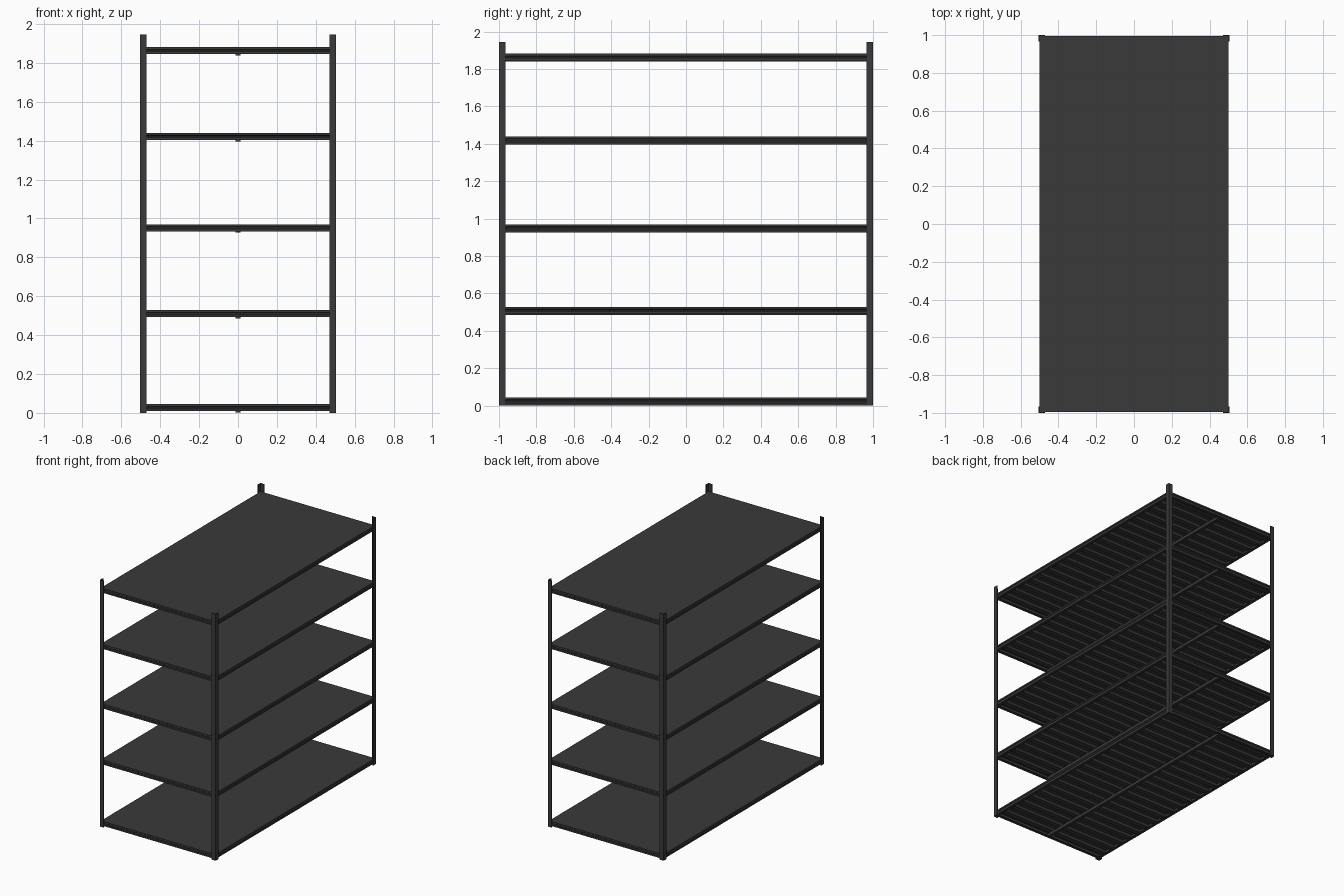
import bpy
from mathutils import Vector

cube = bpy.data.objects.get("Cube")
if cube:
    bpy.data.objects.remove(cube, do_unlink=True)

HX, HY, HEIGHT = 0.505, 1.0, 1.945      # half width, half length, post height
FLANGE, SHEET = 0.034, 0.006            # angle-post flange and sheet thickness
BEAM_H = 0.036
SHELF_TOPS = (0.045, 0.528, 0.970, 1.440, 1.882)

steel = bpy.data.materials.new("dark grey steel")
steel.use_nodes = True
steel.diffuse_color = (0.042, 0.042, 0.042, 1)
steel.node_tree.nodes["Principled BSDF"].inputs["Base Color"].default_value = steel.diffuse_color


def prism(name, profile, origin, u, v, along):
    """Extrude a closed 2D profile, drawn on axes u and v, by the vector along."""
    o, u, v, along = map(Vector, (origin, u, v, along))
    ring = [o + u * a + v * b for a, b in profile]
    n = len(ring)
    faces = [tuple(reversed(range(n))), tuple(range(n, 2 * n))]
    faces += [(i, (i + 1) % n, n + (i + 1) % n, n + i) for i in range(n)]
    if u.cross(v).dot(along) < 0:
        faces = [tuple(reversed(f)) for f in faces]
    mesh = bpy.data.meshes.new(name)
    mesh.from_pydata(ring + [p + along for p in ring], [], faces)
    mesh.materials.append(steel)
    obj = bpy.data.objects.new(name, mesh)
    bpy.context.collection.objects.link(obj)
    return obj


# Angle posts, each in two lengths joined at mid height
angle = [(0, 0), (FLANGE, 0), (FLANGE, SHEET), (SHEET, SHEET), (SHEET, FLANGE), (0, FLANGE)]
for sx, side in ((1, "left"), (-1, "right")):
    for sy, end in ((-1, "front"), (1, "back")):
        for part, z in (("lower", 0), ("upper", HEIGHT / 2)):
            prism(f"{end}_{side}_{part}_post", angle, (sx * HX, sy * HY, z),
                  (-sx, 0, 0), (0, -sy, 0), (0, 0, HEIGHT / 2))

# Beam section: u runs inwards from the outer face, v runs down from the shelf top
beam = [(0, 0), (0.022, 0), (0.022, -SHEET), (0.010, -SHEET), (0.010, -BEAM_H + SHEET),
        (0.022, -BEAM_H + SHEET), (0.022, -BEAM_H), (0, -BEAM_H), (0, -0.024),
        (0.004, -0.021), (0.004, -0.015), (0, -0.012)]

# Deck section: flat top with evenly spaced stiffening ribs underneath
RIBS = 20
inner_x, inner_y = HX - SHEET, HY - SHEET
deck_y = inner_y - 0.012
pitch = 2 * deck_y / RIBS
deck = [(-deck_y, 0), (-deck_y, -SHEET)]
for i in range(RIBS):
    y = -deck_y + i * pitch
    deck += [(y + pitch * t, d) for t, d in ((0.2, -SHEET), (0.3, -0.022), (0.7, -0.022), (0.8, -SHEET))]
deck += [(deck_y, -SHEET), (deck_y, 0)]

rail = [(-0.015, -0.022), (0.015, -0.022), (0.012, -0.043), (-0.012, -0.043)]

for number, top in enumerate(SHELF_TOPS, 1):
    tag = f"shelf_{number}"
    for s, side, end in ((1, "left", "back"), (-1, "right", "front")):
        prism(f"{tag}_{side}_beam", beam, (s * inner_x, -inner_y, top),
              (-s, 0, 0), (0, 0, 1), (0, 2 * inner_y, 0))
        prism(f"{tag}_{end}_beam", beam, (-inner_x, s * inner_y, top),
              (0, -s, 0), (0, 0, 1), (2 * inner_x, 0, 0))
    deck_x = inner_x - 0.012
    prism(f"{tag}_deck", deck, (-deck_x, 0, top), (0, 1, 0), (0, 0, 1), (2 * deck_x, 0, 0))
    # Centre rail running under the deck
    prism(f"{tag}_centre_rail", rail, (0, -deck_y, top), (1, 0, 0), (0, 0, 1), (0, 2 * deck_y, 0))
